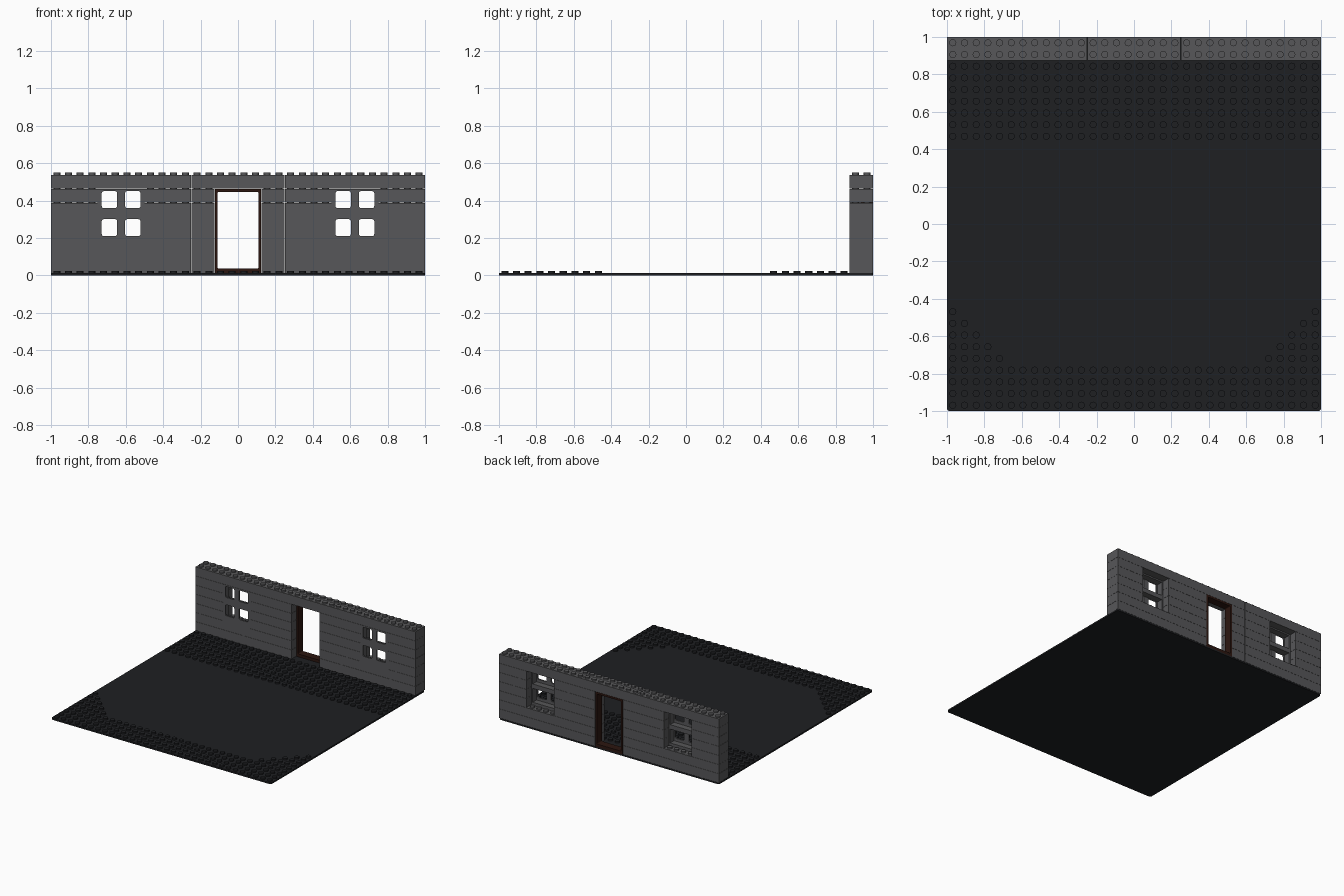
import bpy, bmesh, math
from mathutils import Matrix, Vector

if "Cube" in bpy.data.objects:
    bpy.data.objects.remove(bpy.data.objects["Cube"])

P = 0.0625          # stud pitch
H = 0.075           # brick height
BASE = 0.0125       # baseplate thickness
GAP = 0.0012        # clearance between bricks


def material(name, col):
    m = bpy.data.materials.new(name)
    m.diffuse_color = (*col, 1)
    m.use_nodes = True
    m.node_tree.nodes["Principled BSDF"].inputs["Base Color"].default_value = m.diffuse_color
    return m


GREY = material("dark_grey", (0.095, 0.095, 0.1))
BLACK = material("near_black", (0.013, 0.014, 0.016))
BROWN = material("dark_brown", (0.025, 0.008, 0.005))


def box(bm, x0, x1, y0, y1, z0, z1):
    size = Vector((x1 - x0, y1 - y0, z1 - z0))
    mid = Vector((x0 + x1, y0 + y1, z0 + z1)) / 2
    return bmesh.ops.create_cube(bm, size=1, matrix=Matrix.Translation(mid) @ Matrix.Diagonal((*size, 1)))


def stud(bm, x, y, z):
    bmesh.ops.create_cone(bm, cap_ends=True, segments=16, radius1=0.01875, radius2=0.01875,
                          depth=0.0125, matrix=Matrix.Translation((x, y, z + 0.00625)))


def finish(bm, name, mat):
    me = bpy.data.meshes.new(name)
    bm.to_mesh(me)
    bm.free()
    ob = bpy.data.objects.new(name, me)
    bpy.context.collection.objects.link(ob)
    me.materials.append(mat)
    bpy.ops.object.select_all(action='DESELECT')
    ob.select_set(True)
    bpy.context.view_layer.objects.active = ob
    bpy.ops.object.shade_smooth_by_angle(angle=math.radians(35))
    return ob


def outline(x0, x1, z0, z1, r=0.0):
    if r == 0:
        return [(x0, z0), (x1, z0), (x1, z1), (x0, z1)]
    pts = []
    for i, (cx, cz) in enumerate([(x1 - r, z1 - r), (x0 + r, z1 - r), (x0 + r, z0 + r), (x1 - r, z0 + r)]):
        for k in range(4):
            a = math.radians(90 * i + 30 * k)
            pts.append((cx + r * math.cos(a), cz + r * math.sin(a)))
    return pts


def panel(name, loops, y0, y1, mat):
    # upright plate with holes from filled 2D outlines
    cu = bpy.data.curves.new(name, 'CURVE')
    cu.dimensions = '2D'
    cu.fill_mode = 'BOTH'
    cu.extrude = (y1 - y0) / 2
    for pts in loops:
        s = cu.splines.new('POLY')
        s.points.add(len(pts) - 1)
        for p, (x, z) in zip(s.points, pts):
            p.co = (x, z, 0, 1)
        s.use_cyclic_u = True
    cu.materials.append(mat)
    ob = bpy.data.objects.new(name, cu)
    bpy.context.collection.objects.link(ob)
    ob.rotation_euler = (math.pi / 2, 0, 0)
    ob.location.y = (y0 + y1) / 2
    bpy.ops.object.select_all(action='DESELECT')
    ob.select_set(True)
    bpy.context.view_layer.objects.active = ob
    bpy.ops.object.convert(target='MESH')


# baseplate with rounded corners
bm = bmesh.new()
box(bm, -1, 1, -1, 1, 0, BASE)
upright = [e for e in bm.edges if abs(e.verts[0].co.z - e.verts[1].co.z) > 0.005]
bmesh.ops.bevel(bm, geom=upright, offset=0.015, segments=3, affect='EDGES', profile=0.5)
finish(bm, "baseplate", BLACK)

# baseplate studs: back band, front band, stepped front corners
bm = bmesh.new()
for j in range(32):
    for i in range(32):
        corner = min(i, 31 - i) + (j - 4) < 5
        if j < 4 or 23 <= j < 30 or (j < 9 and corner):
            stud(bm, -1 + P * (i + 0.5), -1 + P * (j + 0.5), BASE)
finish(bm, "baseplate_studs", BLACK)


def brick(bm, x0, x1, row):
    z = BASE + row * H
    box(bm, x0 + GAP, x1 - GAP, 0.875, 1, z + GAP, z + H)
    for i in range(round((x1 - x0) / P)):
        for y in (0.90625, 0.96875):
            stud(bm, x0 + P * (i + 0.5), y, z + H)


# brick courses of the wall, mirrored left and right of the door
bm = bmesh.new()
for row in range(7):
    if row == 6:
        spans = [(0.25, 1)]
        brick(bm, -0.25, 0.25, row)
    elif row < 2:
        spans = [(0.125, 0.25), (0.25, 1)]
    else:
        spans = [(0.125, 0.25), (0.25, 0.5), (0.75, 1)]
    for a, b in spans:
        brick(bm, a, b, row)
        brick(bm, -b, -a, row)
finish(bm, "wall_bricks", GREY)

# windows: two stacked double-pane units on each side, open at the back
for side, cx in (("left", -0.625), ("right", 0.625)):
    for level, z in (("lower", BASE + 2 * H), ("upper", BASE + 4 * H)):
        x0, x1 = cx - 0.125, cx + 0.125
        panes = [outline(cx + s * 0.0625 - 0.041, cx + s * 0.0625 + 0.041, z + 0.048, z + 0.138, 0.01)
                 for s in (-1, 1)]
        name = f"{side}_{level}_window"
        panel(name + "_front", [outline(x0, x1, z, z + 2 * H)] + panes, 0.875, 0.8875, GREY)
        bm = bmesh.new()
        box(bm, x0, x1, 0.8875, 0.9375, z, z + 0.025)
        box(bm, x0, x1, 0.8875, 0.9375, z + 2 * H - 0.0115, z + 2 * H)
        for a in (x0, x1 - 0.0125):
            box(bm, a, a + 0.0125, 0.8875, 0.9375, z + 0.025, z + 2 * H - 0.0115)
        finish(bm, name + "_frame", GREY)

# door frame set in the rear half of the wall
panel("door_frame", [outline(-0.124, 0.124, BASE, BASE + 6 * H),
                     outline(-0.109, 0.109, 0.036, 0.446, 0.006)], 0.9375, 1.0, BROWN)
